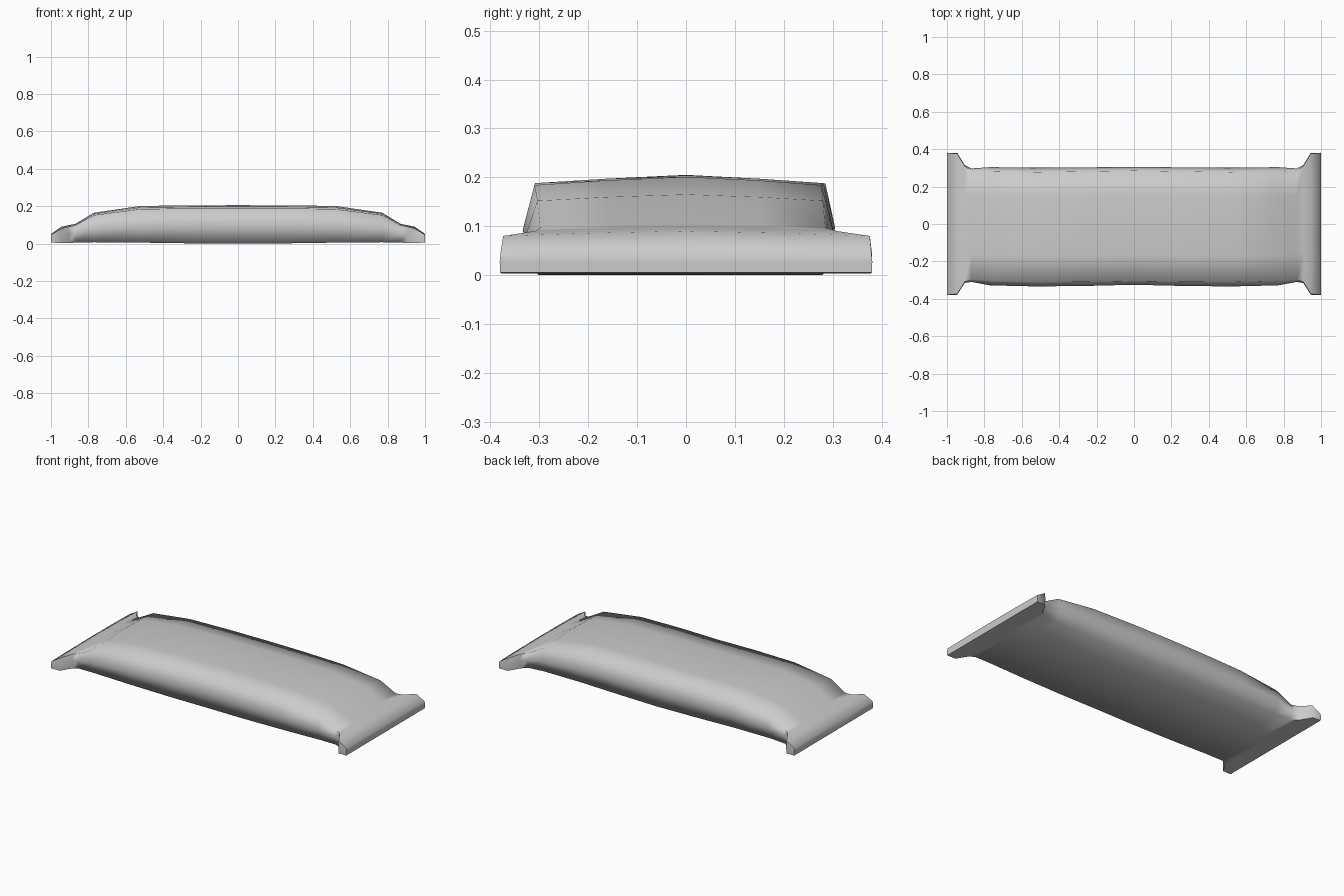
import bpy, bmesh, math

if "Cube" in bpy.data.objects:
    bpy.data.objects.remove(bpy.data.objects["Cube"])

# Half-length stations of the wrapped bar:
# x, front y, back y, floor z, side z, shoulder z, ridge z, inset of shoulder, inset of floor
STATIONS = [
    (0.00, -0.325, 0.305, 0.003, 0.100, 0.190, 0.208, 0.020, 0.025),
    (0.25, -0.331, 0.303, 0.004, 0.100, 0.191, 0.207, 0.022, 0.028),
    (0.52, -0.334, 0.301, 0.008, 0.095, 0.187, 0.204, 0.024, 0.030),
    (0.77, -0.328, 0.304, 0.010, 0.085, 0.155, 0.168, 0.024, 0.030),
    (0.87, -0.310, 0.297, 0.008, 0.060, 0.100, 0.108, 0.012, 0.015),
    (0.905, -0.315, 0.315, 0.006, 0.055, 0.093, 0.101, 0.006, 0.006),
    (0.945, -0.378, 0.380, 0.006, 0.050, 0.083, 0.093, 0.004, 0.002),
    (1.00, -0.381, 0.381, 0.008, 0.030, 0.050, 0.054, 0.002, 0.001),
]


def section(bm, sx, st):
    x, f, b, floor, side, shoulder, ridge, si, fi = st
    pts = [(f + fi, floor), (f, side), (f + si, shoulder),
           (f * 0.5, (shoulder + ridge) / 2 + 0.001), (0, ridge),
           (b * 0.5, (shoulder + ridge) / 2 + 0.001),
           (b - si, shoulder), (b, side), (b - fi, floor), (0, floor)]
    return [bm.verts.new((sx * x, y, z - 0.003)) for y, z in pts]


# Bar body with crimped, flared ends
bm = bmesh.new()
rings = [section(bm, -1, s) for s in reversed(STATIONS[1:])]
rings += [section(bm, 1, s) for s in STATIONS]
n = len(rings[0])
for a, c in zip(rings, rings[1:]):
    for i in range(n):
        j = (i + 1) % n
        bm.faces.new((a[i], a[j], c[j], c[i]))
bm.faces.new(rings[0])
bm.faces.new(rings[-1])
bmesh.ops.recalc_face_normals(bm, faces=bm.faces)
mesh = bpy.data.meshes.new("wrapped_bar")
bm.to_mesh(mesh)
bm.free()
bar = bpy.data.objects.new("wrapped_bar", mesh)
bpy.context.collection.objects.link(bar)
bpy.context.view_layer.objects.active = bar
bar.select_set(True)
bpy.ops.object.shade_smooth_by_angle(angle=math.radians(75))
